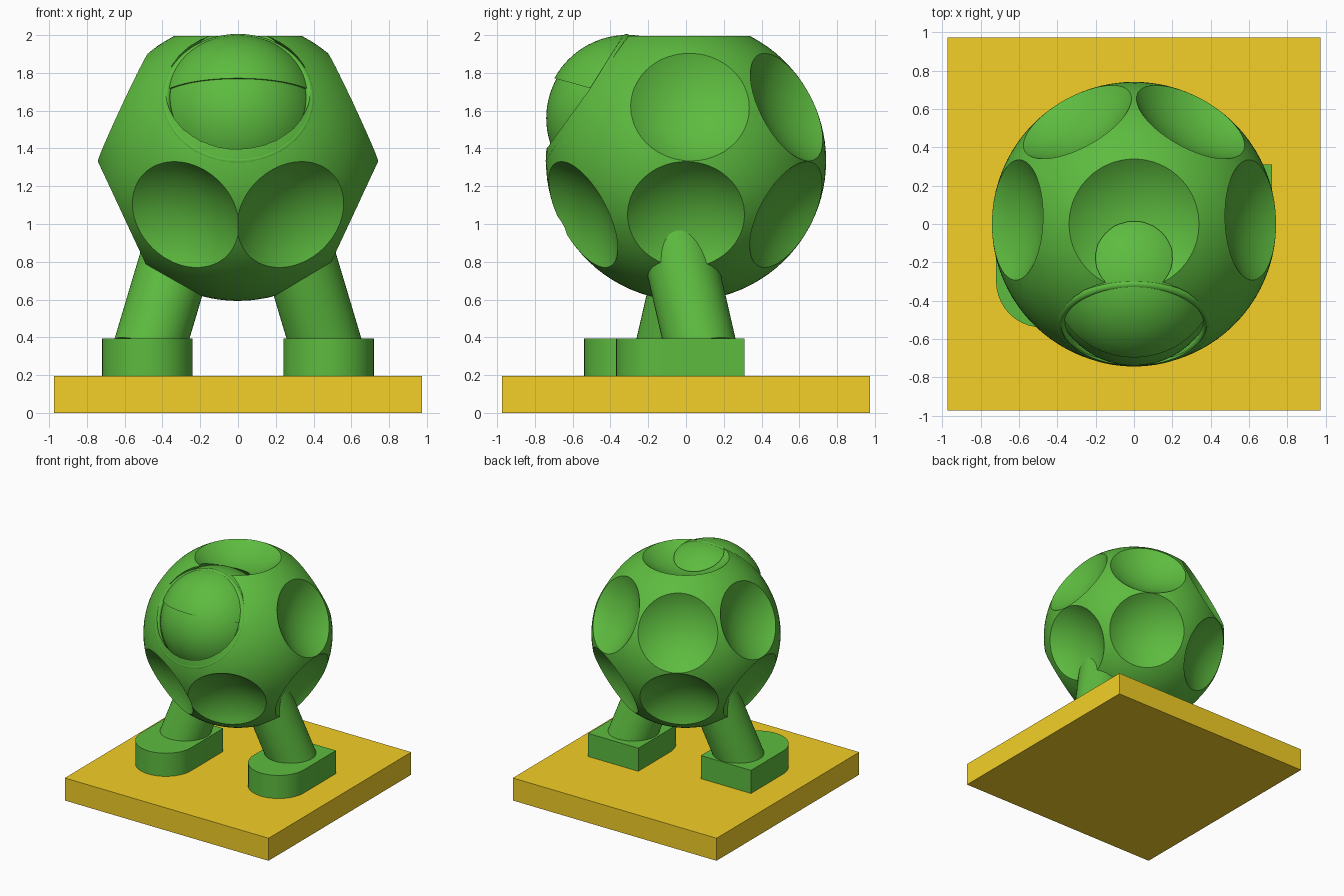
import bpy, bmesh
from math import radians, sin, cos, sqrt, pi
from mathutils import Vector

if "Cube" in bpy.data.objects:
    bpy.data.objects.remove(bpy.data.objects["Cube"])


def material(name, color):
    m = bpy.data.materials.new(name)
    m.diffuse_color = color
    m.use_nodes = True
    m.node_tree.nodes["Principled BSDF"].inputs["Base Color"].default_value = m.diffuse_color
    return m


GREEN = material("green", (0.11, 0.50, 0.05, 1))
YELLOW = material("yellow", (0.90, 0.63, 0.02, 1))


def finish(ob, name, mat=GREEN, angle=35):
    ob.name = name
    ob.data.materials.append(mat)
    bpy.ops.object.select_all(action='DESELECT')
    ob.select_set(True)
    bpy.context.view_layer.objects.active = ob
    bpy.ops.object.shade_smooth_by_angle(angle=radians(angle))
    return ob


def ball(center, r, sub=5):
    bpy.ops.mesh.primitive_ico_sphere_add(subdivisions=sub, radius=r, location=center)
    return bpy.context.object


def direction(az, el):
    a, e = radians(az), radians(el)
    return Vector((cos(a) * cos(e), sin(a) * cos(e), sin(e)))


# Base plate
bpy.ops.mesh.primitive_cube_add(size=1, location=(0, 0, 0.0975))
base = bpy.context.object
base.scale = (1.95, 1.95, 0.195)
bpy.ops.object.transform_apply(location=False, rotation=False, scale=True)
finish(base, "base_plate", YELLOW)

# Dimpled ball body
C, R = Vector((0, 0, 1.335)), 0.742
EYE = Vector((0, -0.31, 1.56))
body = ball(C, R)
cutters = [ball(EYE, 0.46, 4)]


def dimple(d, rim, depth):
    r = (rim ** 2 + depth ** 2) / (2 * depth)
    dist = sqrt(R * R - rim * rim) - depth + r
    cutters.append(ball(C + d * dist, r, 5))


dimple(Vector((0, 0, 1)), 0.34, 0.11)
for az in (2, 61, 119, 178):
    dimple(direction(az, 25), 0.315, 0.10)
for az in (0, 60, 120, 180, 243, 297):
    dimple(direction(az, -25), 0.31, 0.10)

for i, c in enumerate(cutters):
    c.hide_render = True
    mod = body.modifiers.new("dimple", 'BOOLEAN')
    mod.operation, mod.object, mod.solver = 'DIFFERENCE', c, 'EXACT'
bpy.context.view_layer.objects.active = body
for mod in list(body.modifiers):
    bpy.ops.object.modifier_apply(modifier=mod.name)
for c in cutters:
    bpy.data.objects.remove(c, do_unlink=True)
finish(body, "dimpled_body")

# Eyeball, upper lid and socket rim
finish(ball(EYE, 0.43), "eyeball")
lid = ball(EYE, 0.441)
bm = bmesh.new()
bm.from_mesh(lid.data)
cut = bmesh.ops.bisect_plane(bm, geom=bm.verts[:] + bm.edges[:] + bm.faces[:],
                             plane_co=Vector((0, -0.69, 1.77)) - EYE,
                             plane_no=(0, 0.27, 0.96), clear_inner=True)
bmesh.ops.holes_fill(bm, edges=[e for e in bm.edges if e.is_boundary])
bm.to_mesh(lid.data)
bm.free()
finish(lid, "eyelid")
n = direction(-90, 32)
bpy.ops.mesh.primitive_torus_add(major_radius=0.382, minor_radius=0.024,
                                 major_segments=64, minor_segments=12,
                                 location=C + n * 0.61,
                                 rotation=n.to_track_quat('Z', 'Y').to_euler())
finish(bpy.context.object, "socket_rim")

# Striding legs and D-shaped feet
for side, label in ((1, "right"), (-1, "left")):
    ankle = Vector((side * 0.465, side * 0.075, 0.36))
    hip = Vector((side * 0.25, -side * 0.09, 1.08))
    axis = hip - ankle
    bpy.ops.mesh.primitive_cylinder_add(vertices=48, radius=0.19,
                                        depth=axis.length + 0.06,
                                        location=(ankle + hip) / 2,
                                        rotation=axis.to_track_quat('Z', 'Y').to_euler())
    finish(bpy.context.object, label + "_leg")

    x, back = side * 0.48, 0.31 if side > 0 else 0.14
    w = 0.24
    toe = back - 0.44
    outline = [(x + w, back), (x - w, back)]
    outline += [(x - w * cos(pi * k / 20), toe - w * sin(pi * k / 20)) for k in range(21)]
    bm = bmesh.new()
    face = bm.faces.new([bm.verts.new((px, py, 0.195)) for px, py in outline])
    top = bmesh.ops.extrude_face_region(bm, geom=[face])["geom"]
    bmesh.ops.translate(bm, vec=(0, 0, 0.2),
                        verts=[v for v in top if isinstance(v, bmesh.types.BMVert)])
    bmesh.ops.recalc_face_normals(bm, faces=bm.faces[:])
    me = bpy.data.meshes.new(label + "_foot")
    bm.to_mesh(me)
    bm.free()
    foot = bpy.data.objects.new(label + "_foot", me)
    bpy.context.collection.objects.link(foot)
    finish(foot, label + "_foot")
